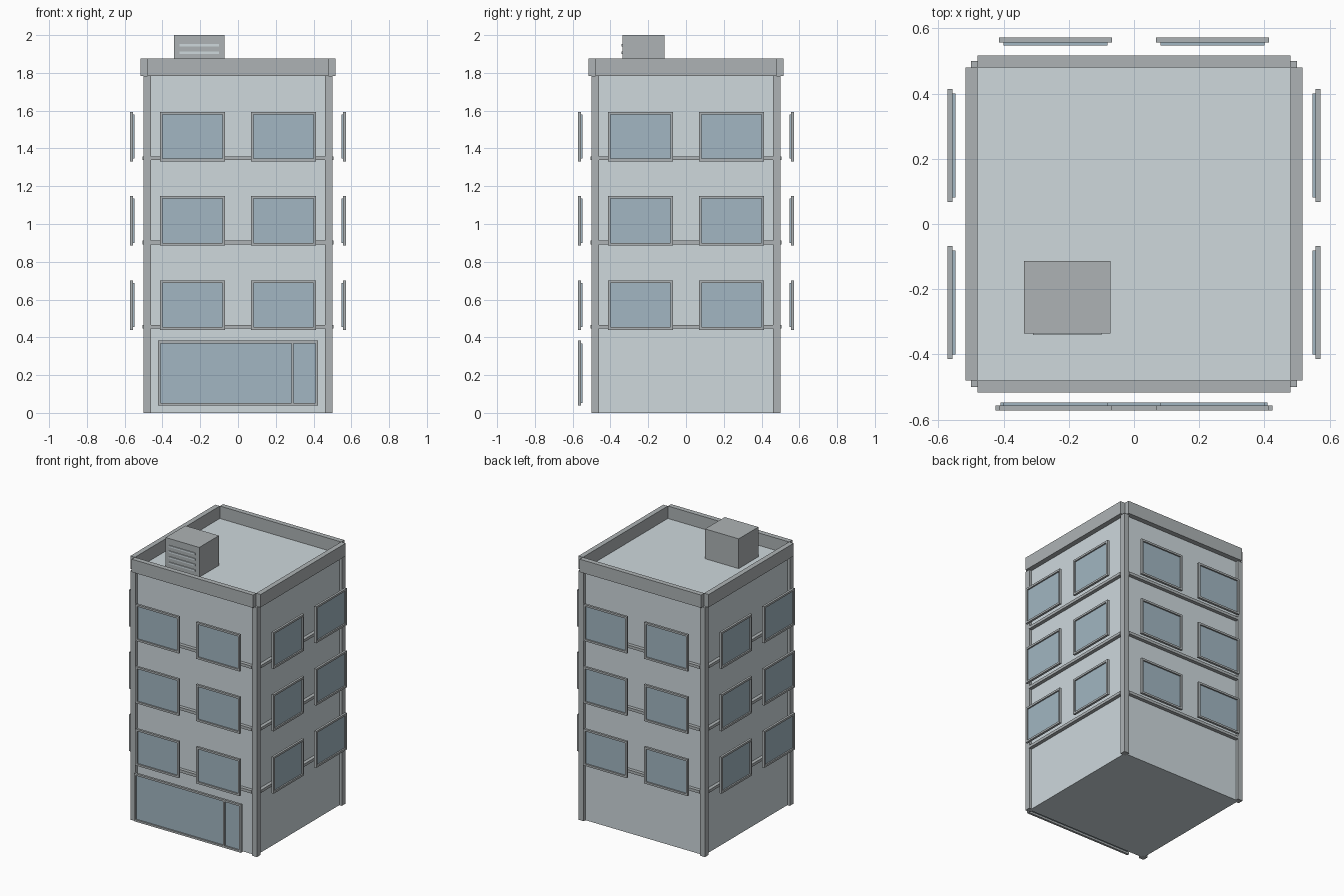
import bpy
from math import pi
from mathutils import Matrix, Vector

if "Cube" in bpy.data.objects:
    bpy.data.objects.remove(bpy.data.objects["Cube"])


def material(name, rgb):
    m = bpy.data.materials.new(name)
    m.diffuse_color = (*rgb, 1)
    m.use_nodes = True
    m.node_tree.nodes["Principled BSDF"].inputs["Base Color"].default_value = m.diffuse_color
    return m


WALL = material("wall_grey", (0.62, 0.69, 0.72))
TRIM = material("trim_grey", (0.42, 0.45, 0.46))
GLASS = material("glass_blue", (0.36, 0.47, 0.54))

FLOOR = 0.446           # storey height
ROOF = 4 * FLOOR        # roof level


def boxes(name, spans, mat, side=0):
    """One object made of boxes (x0, x1, y0, y1, z0, z1), turned to one of four sides."""
    rot = Matrix.Rotation(side * pi / 2, 4, 'Z')
    verts, faces = [], []
    for x0, x1, y0, y1, z0, z1 in spans:
        b = len(verts)
        for z in (z0, z1):
            for x, y in ((x0, y0), (x1, y0), (x1, y1), (x0, y1)):
                verts.append(rot @ Vector((x, y, z)))
        faces += [[b + 3, b + 2, b + 1, b], [b + 4, b + 5, b + 6, b + 7]]
        for i in range(4):
            j = (i + 1) % 4
            faces.append([b + i, b + j, b + j + 4, b + i + 4])
    me = bpy.data.meshes.new(name)
    me.from_pydata(verts, [], faces)
    me.materials.append(mat)
    ob = bpy.data.objects.new(name, me)
    bpy.context.collection.objects.link(ob)
    return ob


def glazing(name, x0, x1, z0, z1, side=0, divider=None):
    """Thin frame standing off the wall with a recessed pane."""
    t, ya, yb = 0.014, -0.572, -0.556
    bars = [(x0, x1, ya, yb, z0, z0 + t), (x0, x1, ya, yb, z1 - t, z1),
            (x0, x0 + t, ya, yb, z0 + t, z1 - t), (x1 - t, x1, ya, yb, z0 + t, z1 - t)]
    if divider is not None:
        bars.append((divider - 0.006, divider + 0.006, ya, yb, z0 + t, z1 - t))
    boxes(name + "_frame", bars, TRIM, side)
    boxes(name + "_pane", [(x0 + t, x1 - t, -0.562, -0.547, z0 + t, z1 - t)], GLASS, side)


# Main block
boxes("building_body", [(-0.48, 0.48, -0.48, 0.48, 0, ROOF + 0.003)], WALL)

for side in range(4):
    # Corner post and parapet wall
    boxes("corner_post", [(0.46, 0.5, -0.5, -0.46, 0, ROOF)], TRIM, side)
    boxes("parapet", [(-0.48, 0.48, -0.516, -0.48, ROOF, 1.876)], TRIM, side)
    # Floor bands and paired windows on the upper storeys
    for k in (1, 2, 3):
        z = FLOOR * k
        boxes("floor_band", [(-0.46, 0.46, -0.505, -0.47, z, z + 0.02)], TRIM, side)
        for cx in (-0.241, 0.241):
            glazing("window", cx - 0.173, cx + 0.173, z - 0.006, z + 0.256, side)

# Shop front with door panel
glazing("shop_front", -0.424, 0.424, 0.038, 0.382, divider=0.289)

# Rooftop unit with louvre slats
boxes("rooftop_unit", [(-0.338, -0.072, -0.335, -0.113, ROOF, 2.0)], TRIM)
boxes("louvre_slats", [(-0.31, -0.1, -0.341, -0.33, z - 0.006, z + 0.006)
                       for z in (1.827, 1.867, 1.907, 1.947)], WALL)
